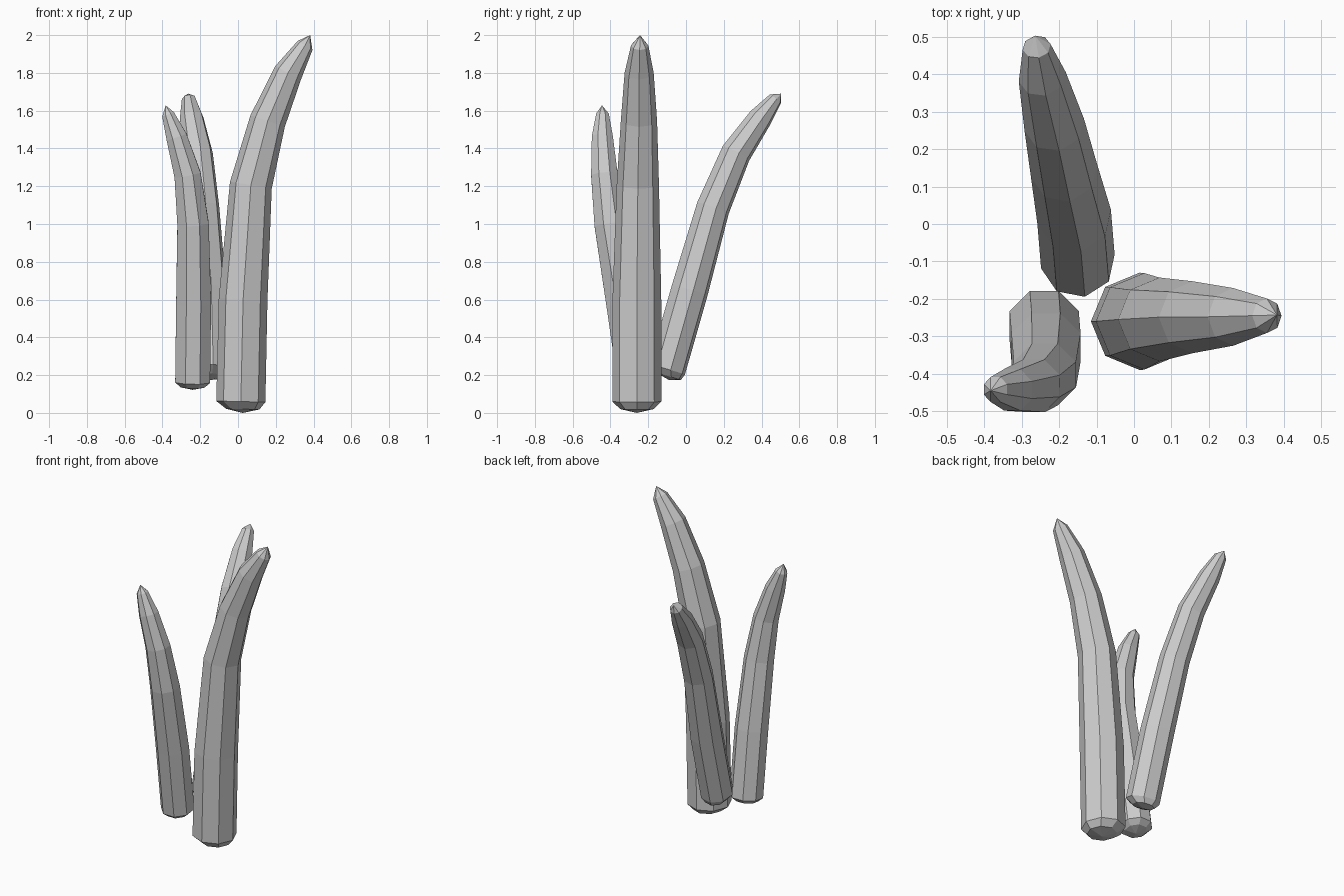
import bpy, bmesh
from math import cos, sin, radians
from mathutils import Vector

if "Cube" in bpy.data.objects:
    bpy.data.objects.remove(bpy.data.objects["Cube"])

SIDES = 8


def stalk(name, start, rings, tip, turn):
    """Loft tilted octagons (x, y, z, radius) along a bent path, closed to a point at both ends."""
    bm = bmesh.new()
    centres = [Vector(r[:3]) for r in rings]
    loops = []
    for i, (c, r) in enumerate(zip(centres, rings)):
        # the two lowest rings share the direction of the lower shaft
        if i < 2:
            t = centres[2] - centres[1]
        elif i == len(rings) - 1:
            t = c - centres[i - 1]
        else:
            t = (c - centres[i - 1]).normalized() + (centres[i + 1] - c).normalized()
        # rotate the flat octagon onto the path direction
        q = Vector((0, 0, 1)).rotation_difference(t.normalized())
        loop = []
        for k in range(SIDES):
            a = radians(turn + 360 * k / SIDES)
            loop.append(bm.verts.new(c + q @ Vector((r[3] * cos(a), r[3] * sin(a), 0))))
        loops.append(loop)
    first, last = bm.verts.new(start), bm.verts.new(tip)
    for k in range(SIDES):
        n = (k + 1) % SIDES
        for lo, hi in zip(loops, loops[1:]):
            bm.faces.new((lo[k], lo[n], hi[n], hi[k]))
        bm.faces.new((first, loops[0][n], loops[0][k]))
        bm.faces.new((last, loops[-1][k], loops[-1][n]))
    bmesh.ops.recalc_face_normals(bm, faces=bm.faces)
    mesh = bpy.data.meshes.new(name)
    bm.to_mesh(mesh)
    bm.free()
    obj = bpy.data.objects.new(name, mesh)
    bpy.context.collection.objects.link(obj)
    return obj


# Tall stalk leaning right
stalk("tall_stalk", (0.025, -0.26, 0), [
    (0.025, -0.26, 0.02, 0.088),
    (0.015, -0.26, 0.06, 0.13),
    (0.027, -0.26, 0.60, 0.129),
    (0.068, -0.255, 1.205, 0.112),
    (0.157, -0.249, 1.545, 0.096),
    (0.265, -0.248, 1.80, 0.077),
    (0.355, -0.245, 1.945, 0.046),
], (0.382, -0.243, 2.0), 0)

# Stalk leaning back
stalk("back_stalk", (-0.148, -0.09, 0.174), [
    (-0.148, -0.09, 0.192, 0.066),
    (-0.15, -0.10, 0.23, 0.10),
    (-0.16, 0.02, 0.65, 0.10),
    (-0.187, 0.143, 1.085, 0.09),
    (-0.213, 0.265, 1.375, 0.081),
    (-0.245, 0.393, 1.56, 0.064),
    (-0.26, 0.473, 1.662, 0.038),
], (-0.264, 0.503, 1.69), 11)

# Short stalk leaning forward and left
stalk("short_stalk", (-0.24, -0.27, 0.122), [
    (-0.24, -0.27, 0.138, 0.068),
    (-0.24, -0.27, 0.165, 0.10),
    (-0.235, -0.33, 0.58, 0.10),
    (-0.238, -0.402, 1.0, 0.09),
    (-0.267, -0.432, 1.26, 0.076),
    (-0.325, -0.443, 1.46, 0.06),
    (-0.37, -0.442, 1.58, 0.036),
], (-0.383, -0.445, 1.628), 22.5)
